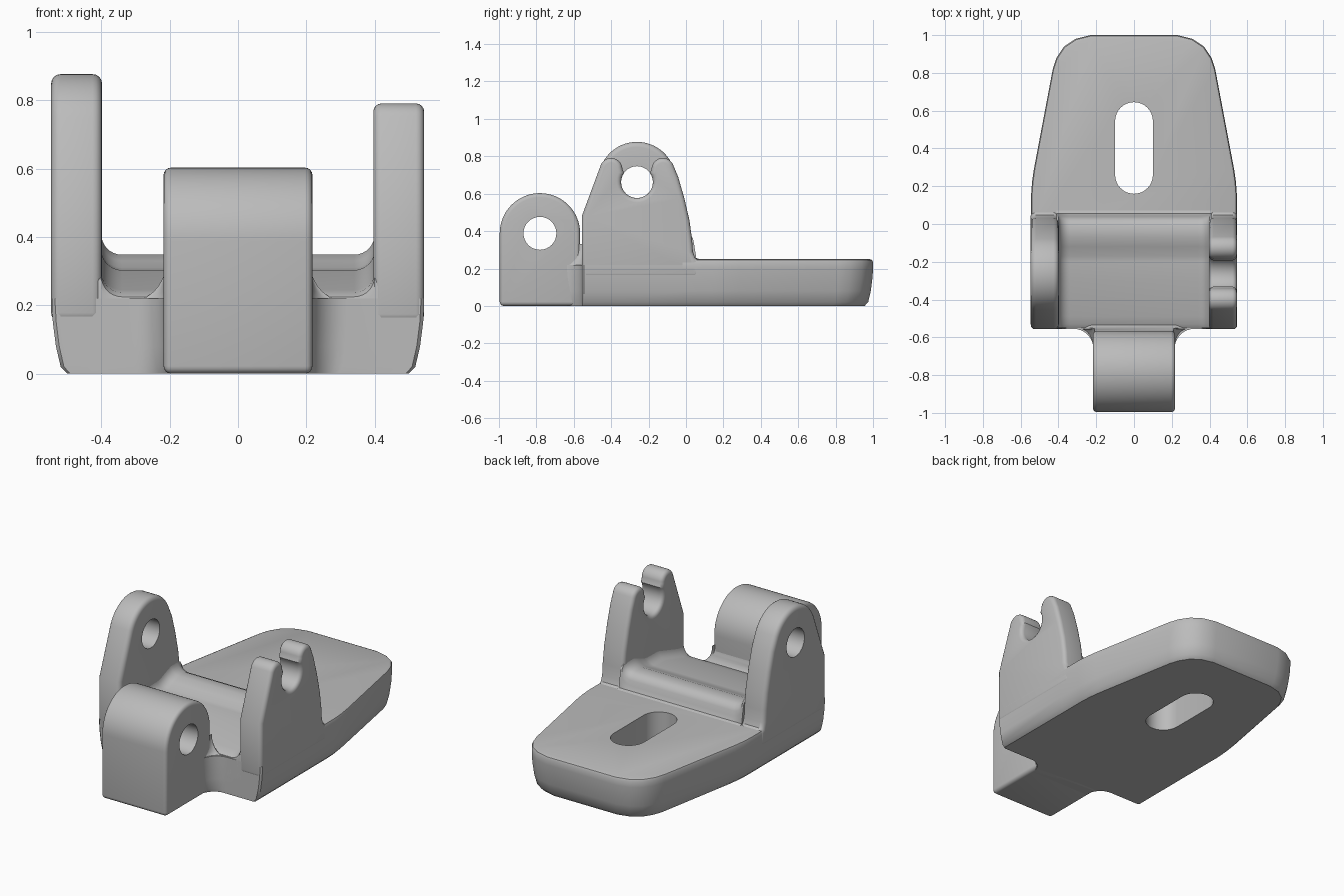
import bpy, bmesh
from math import sin, cos, radians, sqrt

cube = bpy.data.objects.get("Cube")
if cube:
    bpy.data.objects.remove(cube)

grey = bpy.data.materials.new("plain_grey")
grey.use_nodes = True
grey.diffuse_color = (0.5, 0.5, 0.5, 1)
grey.node_tree.nodes["Principled BSDF"].inputs["Base Color"].default_value = (0.5, 0.5, 0.5, 1)


def arc(cx, cy, r, a, b, n=16):
    angles = [radians(a + (b - a) * i / n) for i in range(n + 1)]
    return [(cx + r * cos(t), cy + r * sin(t)) for t in angles]


def loft(name, rings):
    """Skin a stack of equal point rings and cap both ends."""
    bm = bmesh.new()
    loops = [[bm.verts.new(p) for p in ring] for ring in rings]
    for lo, hi in zip(loops, loops[1:]):
        for i in range(len(lo)):
            j = (i + 1) % len(lo)
            bm.faces.new((lo[i], lo[j], hi[j], hi[i]))
    bm.faces.new(loops[0][::-1])
    bm.faces.new(loops[-1])
    bmesh.ops.recalc_face_normals(bm, faces=bm.faces)
    mesh = bpy.data.meshes.new(name)
    bm.to_mesh(mesh)
    bm.free()
    mesh.materials.append(grey)
    obj = bpy.data.objects.new(name, mesh)
    bpy.context.collection.objects.link(obj)
    return obj


def side_prism(name, profile, x0, x1):
    return loft(name, [[(x, y, z) for y, z in profile] for x in (x0, x1)])


def finish(obj, bevel=0, cutter=None):
    """Round the edges, cut a hole and set the shading."""
    if bevel:
        m = obj.modifiers.new("round", "BEVEL")
        m.width, m.segments = bevel, 4
        m.limit_method, m.angle_limit = "ANGLE", radians(60)
        m.use_clamp_overlap = False
    if cutter:
        m = obj.modifiers.new("hole", "BOOLEAN")
        m.operation, m.solver, m.object = "DIFFERENCE", "EXACT", cutter
    bpy.ops.object.select_all(action="DESELECT")
    obj.select_set(True)
    bpy.context.view_layer.objects.active = obj
    bpy.ops.object.convert(target="MESH")
    bpy.ops.object.shade_smooth_by_angle(angle=radians(35))
    if cutter:
        bpy.data.objects.remove(cutter)


def mirrored(half):
    return half + [(-x, y) for x, y in reversed(half)]


def drafted(name, outline, layers):
    """Stack an outline in z, drawn in on the sides and the back."""
    return loft(name, [[(x * (1 - d / 0.545), y * (1 - d) if y > 0 else y, z)
                        for x, y in outline] for z, d in layers])


draft = [(0, 0.045), (0.02, 0.026), (0.08, 0.012), (0.15, 0.003), (0.2, 0)]

# Mounting plate with a long slot
plate_half = [(0.545, -0.02), (0.545, 0.15), (0.54, 0.22), (0.53, 0.29), (0.43, 0.82),
              (0.41, 0.88), (0.37, 0.94), (0.31, 0.98), (0.23, 1.0)]
plate = drafted("mounting_plate", mirrored(plate_half),
                draft + [(0.233, 0), (0.245, 0.005), (0.25, 0.017)])
slot = arc(0, 0.545, 0.1, 0, 180) + arc(0, 0.26, 0.1, 180, 360)
finish(plate, cutter=loft("slot_cutter", [[(x, y, z) for x, y in slot] for z in (-0.1, 0.4)]))

# Footing under the ears, with hollow corners beside the hinge block
foot_half = arc(0.32, -0.66, 0.105, 180, 90, 8) + [(0.535, -0.555), (0.545, -0.545), (0.545, 0)]
finish(drafted("footing", mirrored(foot_half), draft + [(0.22, 0)]))

# Ridged saddle that sweeps up into the ears
saddle_top = [(0.08, 0.247), (0.055, 0.256), (0.043, 0.28), (0.037, 0.31), (0.02, 0.335),
              (-0.01, 0.348), (-0.07, 0.348), (-0.12, 0.33), (-0.17, 0.31), (-0.2, 0.305),
              (-0.3, 0.303), (-0.49, 0.245), (-0.53, 0.238), (-0.55, 0.225), (-0.555, 0.2)]
r = 0.06
xs = [0.4 - r + r * sin(radians(a)) for a in range(0, 85, 12)] + [0.41]
xs = [-x for x in reversed(xs)] + xs
rings = []
for x in xs:
    u = min(max(0, abs(x) - 0.4 + r) / r, 0.99)
    lift = r * (1 - sqrt(1 - u * u))
    ring = [(x, y, z + lift * (y < 0.05)) for y, z in saddle_top]
    rings.append(ring + [(x, -0.555, 0.1), (x, 0.08, 0.1)])
finish(loft("saddle", rings))

# Hinge block and its bore
block = [(-0.565, 0), (-0.565, 0.388)] + arc(-0.781, 0.388, 0.215, 0, 180, 32) + [(-0.996, 0)]
block.pop(1)
bore = side_prism("bore_cutter", arc(-0.781, 0.388, 0.088, 0, 348.75, 31), -1, 1)
finish(side_prism("hinge_block", block, -0.218, 0.218), 0.022, bore)

# Fillet where the hinge block meets the saddle
rings = []
for k in range(9):
    t = k / 8
    s = 1 - sqrt(1 - (1 - t) ** 2)
    half = [(0.21 + s * (x - 0.21), y) for x, y in arc(0.32, -0.66, 0.105, 180, 90, 8)]
    half += [(0.21 + 0.1 * s, -0.55), (0.205 + 0.04 * s, -0.57 + 0.09 * s)]
    rings.append([(x, y, 0.21 + 0.12 * t) for x, y in mirrored(half)])
finish(loft("block_fillet", rings))

# Ears: one with a closed bore, one with an open hook
front_edge = [(-0.557, 0.15), (-0.557, 0.48)]
back_edge = [(-0.042, 0.69), (-0.01, 0.58), (0.018, 0.46), (0.032, 0.36), (0.037, 0.29),
             (0.048, 0.258), (0.07, 0.245), (0.07, 0.15)]
tall = front_edge + arc(-0.262, 0.67, 0.207, 157, 28, 24) + back_edge
bore = side_prism("bore_cutter", arc(-0.262, 0.662, 0.085, 0, 348.75, 31), -1, 1)
finish(side_prism("bored_ear", tall, -0.547, -0.398), 0.028, bore)

hook = (front_edge + arc(-0.4, 0.731, 0.06, 157, 0, 14)
        + arc(-0.262, 0.662, 0.085, 145, 395, 24)
        + arc(-0.124, 0.731, 0.06, 180, 20, 14) + back_edge)
finish(side_prism("hooked_ear", hook, 0.396, 0.545), 0.024)
